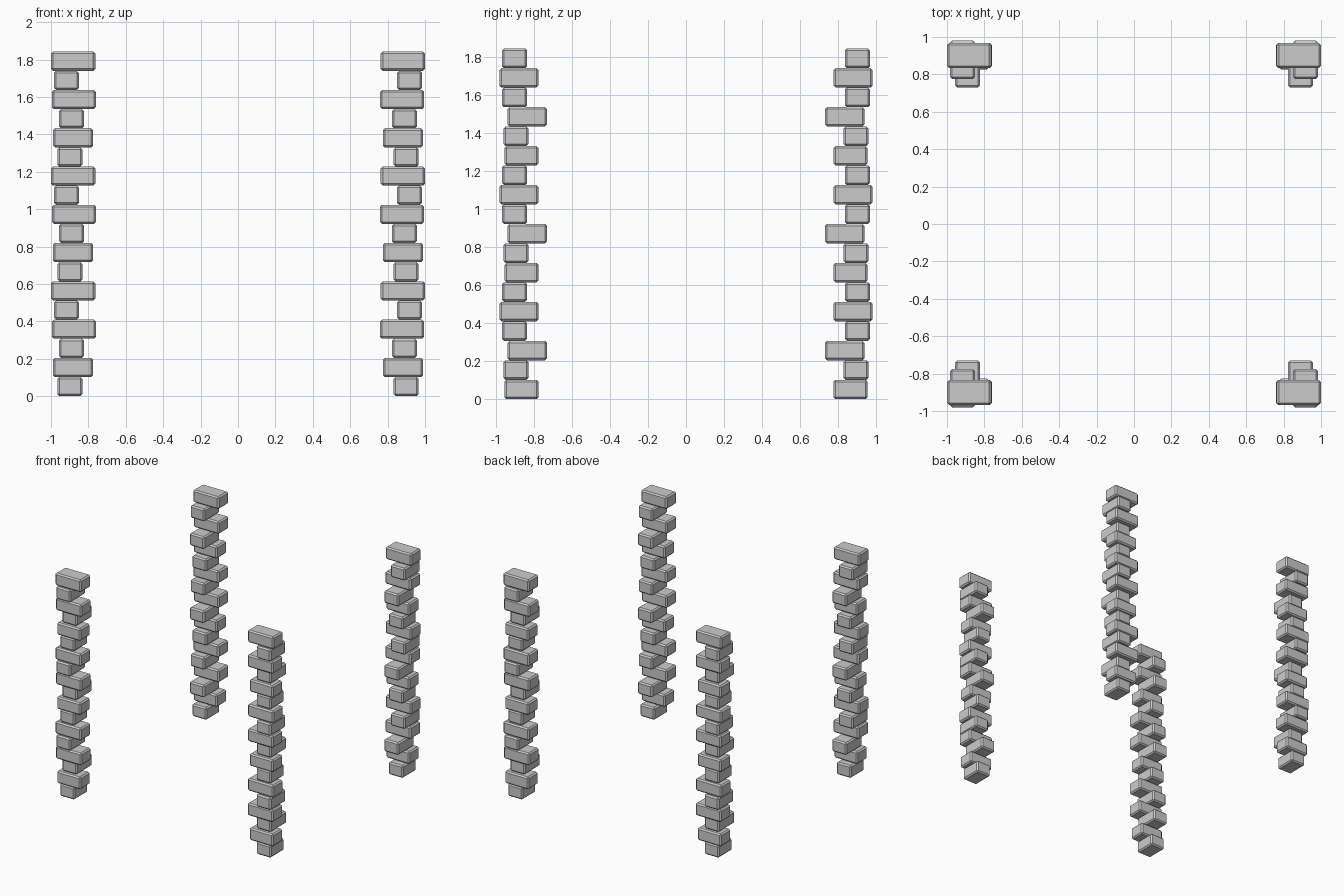
import bpy, bmesh
from mathutils import Matrix, Vector

if "Cube" in bpy.data.objects:
    bpy.data.objects.remove(bpy.data.objects["Cube"])

LAYERS = 18
PITCH = 1.842 / LAYERS
CHAMFER = 0.011

# repeating six-course pattern: outer x, inner x, outer y, inner y
COURSES = [
    (0.966, 0.832, 0.953, 0.775),
    (0.990, 0.774, 0.959, 0.827),
    (0.957, 0.823, 0.937, 0.730),
    (0.995, 0.760, 0.967, 0.834),
    (0.983, 0.851, 0.980, 0.775),
    (1.000, 0.763, 0.967, 0.834),
]


def add_block(bm, lo, hi):
    lo, hi = Vector(lo), Vector(hi)
    m = Matrix.Translation((lo + hi) / 2) @ Matrix.Diagonal((*(hi - lo), 1))
    bmesh.ops.create_cube(bm, size=1, matrix=m)


def corner_column(name, sx, sy):
    bm = bmesh.new()
    for i in range(LAYERS):
        xo, xi, yo, yi = COURSES[i % 6]
        xs, ys = sorted((sx * xo, sx * xi)), sorted((sy * yo, sy * yi))
        add_block(bm, (xs[0], ys[0], i * PITCH), (xs[1], ys[1], (i + 1) * PITCH))
    # chamfered stone edges
    bmesh.ops.bevel(bm, geom=bm.edges[:], offset=CHAMFER, segments=1,
                    affect='EDGES', profile=0.5)
    mesh = bpy.data.meshes.new(name)
    bm.to_mesh(mesh)
    bm.free()
    bpy.context.collection.objects.link(bpy.data.objects.new(name, mesh))


# four corner stacks of alternating quoin stones
for side, sx in (("left", -1), ("right", 1)):
    for end, sy in (("front", -1), ("back", 1)):
        corner_column(f"{end}_{side}_corner_stones", sx, sy)
